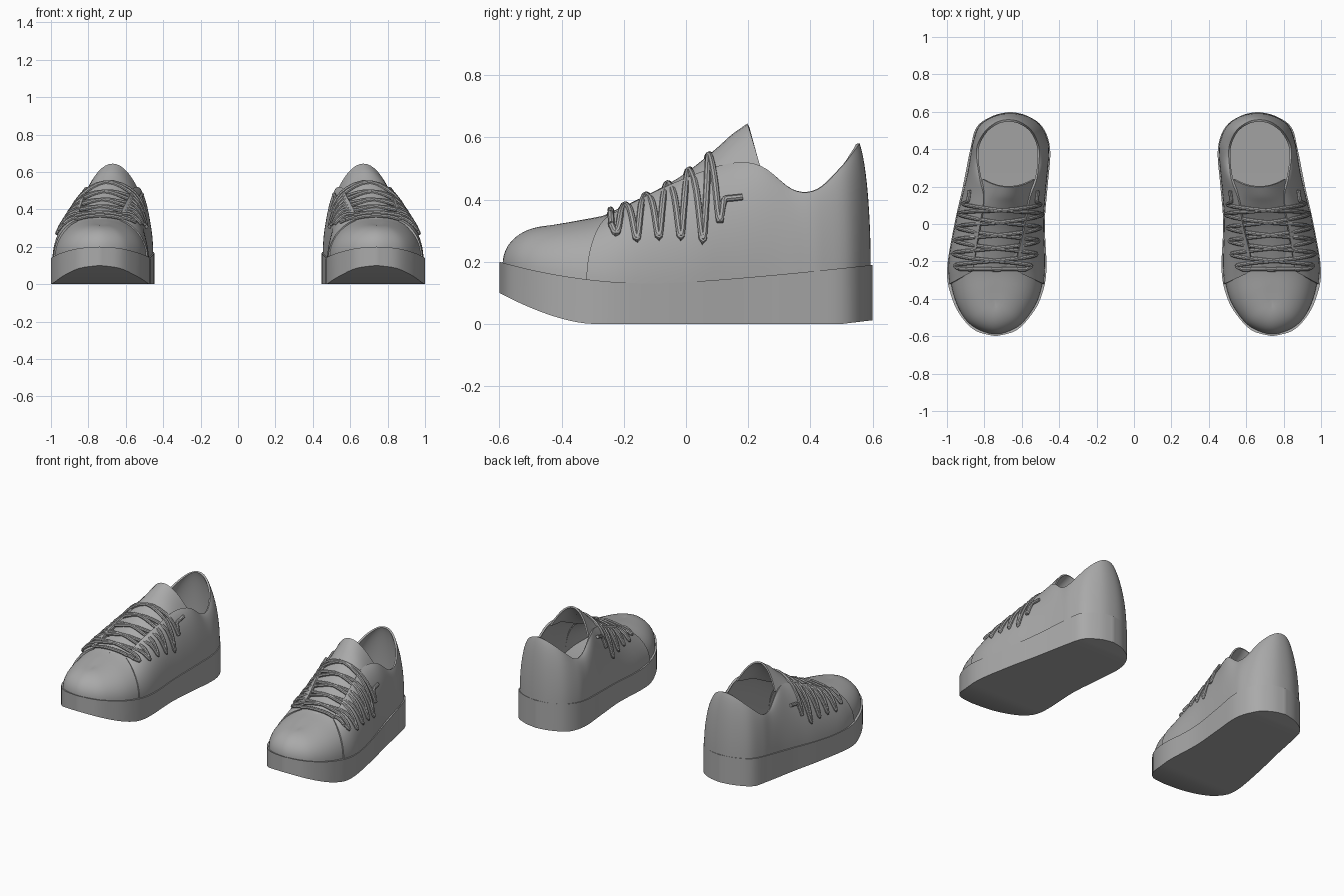
import bpy, bmesh, math
from mathutils import Vector
from mathutils.bvhtree import BVHTree

if "Cube" in bpy.data.objects:
    bpy.data.objects.remove(bpy.data.objects["Cube"])

grey = bpy.data.materials.new("mid_grey")
grey.diffuse_color = (0.4, 0.4, 0.4, 1)
grey.use_nodes = True
grey.node_tree.nodes["Principled BSDF"].inputs["Base Color"].default_value = grey.diffuse_color


def spline(pts, steps):
    """Smooth curve through the control points (any dimension)."""
    P = [Vector(p) for p in pts]
    out = []
    for i in range(len(P) - 1):
        a, b, c, d = P[max(i - 1, 0)], P[i], P[i + 1], P[min(i + 2, len(P) - 1)]
        for k in range(steps):
            t = k / steps
            out.append(0.5 * (2 * b + (c - a) * t + (2 * a - 5 * b + 4 * c - d) * t * t
                              + (3 * b - 3 * c + d - a) * t ** 3))
    return out + [P[-1]]


def grid(rows, wrap=False):
    """Vertices and quads of a grid of points; wrap closes each row."""
    n = len(rows[0])
    verts = [Vector(p) for r in rows for p in r]
    faces = []
    for i in range(len(rows) - 1):
        for j in range(n if wrap else n - 1):
            k = (j + 1) % n
            faces.append((i * n + j, i * n + k, (i + 1) * n + k, (i + 1) * n + j))
    return verts, faces


def make(name, verts, faces, thick=0.0, angle=40):
    """One part of the right shoe, mirrored to the left shoe."""
    me = bpy.data.meshes.new(name)
    bm = bmesh.new()
    vs = [bm.verts.new(v) for v in verts]
    for f in faces:
        bm.faces.new([vs[i] for i in f])
    bmesh.ops.remove_doubles(bm, verts=bm.verts, dist=0.0002)
    bmesh.ops.recalc_face_normals(bm, faces=bm.faces)
    bm.to_mesh(me)
    bm.free()
    ob = bpy.data.objects.new(name, me)
    bpy.context.collection.objects.link(ob)
    if thick:
        m = ob.modifiers.new("thickness", 'SOLIDIFY')
        m.thickness = thick
        m.offset = 0
    m = ob.modifiers.new("pair", 'MIRROR')
    m.use_mirror_merge = False
    deps = bpy.context.evaluated_depsgraph_get()
    ob.data = bpy.data.meshes.new_from_object(ob.evaluated_get(deps))
    ob.modifiers.clear()
    ob.data.name = name
    ob.data.materials.clear()
    ob.data.materials.append(grey)
    ob.data.shade_smooth()
    ob.data.set_sharp_from_angle(angle=math.radians(angle))
    return ob


def sole_top(y):
    if y < -0.1:
        return 0.13 + 0.28 * (y + 0.1) ** 2
    return 0.13 + 0.06 * ((y + 0.1) / 0.7) ** 1.3


def sole_bottom(y):
    if y < -0.3:
        return 0.1 * ((-0.3 - y) / 0.3) ** 1.6
    return 0.012 * max(0, (y - 0.5) / 0.1)


# Sole: outline as (y, inner x, outer x), toe tip to heel tip
outline = [(-0.6, 0.74, 0.74), (-0.572, 0.635, 0.845), (-0.5, 0.56, 0.92), (-0.4, 0.50, 0.972),
           (-0.25, 0.468, 1.0), (0, 0.477, 0.96), (0.2, 0.462, 0.915), (0.4, 0.448, 0.875),
           (0.52, 0.49, 0.84), (0.58, 0.575, 0.75), (0.6, 0.66, 0.66)]
right = spline([(o[2], o[0]) for o in outline], 5)
left = spline([(o[1], o[0]) for o in outline], 5)
ring = right + left[-2:0:-1]
n, tip = len(ring), len(right) - 1
top = [(p[0], p[1], sole_top(p[1])) for p in ring]
low = [(p[0], p[1], sole_bottom(p[1])) for p in ring]
verts, faces = grid([low, top], wrap=True)
for base in (0, n):
    for i in range(tip):
        quad = [i, i + 1, n - i - 1, (n - i) % n]
        quad = list(dict.fromkeys(quad))
        faces.append([base + q for q in quad])
make("sole", verts, faces)


def shell(rows, steps, A, power=1.0, count=14):
    """Bulged wall from the sole edge (bx, by) up to the top edge (tx, ty, tz)."""
    out = []
    for bx, by, tx, ty, tz in spline(rows, steps):
        bz = sole_top(by) - 0.01
        line = []
        for k in range(count + 1):
            a = A * k / count
            f = (1 - max(math.cos(a), 0) ** power) / (1 - max(math.cos(A), 0) ** power)
            g = (math.sin(a) / math.sin(A)) ** power
            line.append((bx + (tx - bx) * f, by + (ty - by) * f, bz + (tz - bz) * g))
        out.append(line)
    return grid(out)


# Toe cap: dome closing on the ridge line
side = [(-0.15, -0.12, 0.395), (-0.27, -0.24, 0.352), (-0.4, -0.33, 0.332),
        (-0.5, -0.39, 0.32), (-0.557, -0.41, 0.316)]
outer_x = (0.975, 0.982, 0.955, 0.905, 0.84)
inner_x = (0.487, 0.485, 0.515, 0.575, 0.64)
vamp_rows = [(x, b, 0.74, t, z) for x, (b, t, z) in zip(outer_x, side)]
vamp_rows.append((0.74, -0.587, 0.74, -0.42, 0.314))
vamp_rows += [(x, b, 0.74, t, z) for x, (b, t, z) in reversed(list(zip(inner_x, side)))]
vamp = shell(vamp_rows, 5, math.pi / 2, 0.9)
make("toe_cap", *vamp, thick=0.006)

# Quarters: one wall from the outer front edge around the heel to the inner front edge
quarter = shell([
    (0.98, -0.32, 0.86, -0.25, 0.34), (0.985, -0.2, 0.845, -0.15, 0.395),
    (0.95, 0, 0.82, 0, 0.465), (0.915, 0.14, 0.80, 0.14, 0.512),
    (0.885, 0.27, 0.82, 0.24, 0.505), (0.868, 0.37, 0.835, 0.34, 0.43),
    (0.855, 0.44, 0.832, 0.42, 0.43), (0.82, 0.525, 0.79, 0.495, 0.50),
    (0.74, 0.575, 0.73, 0.54, 0.56), (0.66, 0.588, 0.67, 0.552, 0.58),
    (0.58, 0.575, 0.61, 0.54, 0.56), (0.505, 0.525, 0.55, 0.495, 0.50),
    (0.465, 0.44, 0.515, 0.42, 0.43), (0.46, 0.37, 0.512, 0.34, 0.43),
    (0.468, 0.27, 0.525, 0.24, 0.505), (0.48, 0.14, 0.56, 0.14, 0.512),
    (0.488, 0, 0.585, 0, 0.465), (0.482, -0.2, 0.62, -0.15, 0.395),
    (0.488, -0.32, 0.63, -0.25, 0.34)], 5, 1.25)
make("quarters", *quarter, thick=0.012)

# Tongue: arched strip as (centre x, y, ridge z, half width, edge drop)
tongue_rows = []
for cx, y, z, w, drop in spline([(0.74, -0.26, 0.345, 0.10, 0.03), (0.725, -0.1, 0.422, 0.12, 0.045),
                                 (0.71, 0, 0.48, 0.135, 0.06), (0.69, 0.1, 0.56, 0.135, 0.09),
                                 (0.68, 0.15, 0.605, 0.135, 0.12), (0.67, 0.2, 0.64, 0.135, 0.14)], 4):
    back = 0.04 * max(0, (y - 0.1) / 0.1)
    tongue_rows.append([(cx + w * t, y + back * t * t, z - drop * t * t)
                        for t in [k / 7 - 1 for k in range(15)]])
tongue = grid(tongue_rows)
make("tongue", *tongue, thick=0.01)

# Laces: two zigzags laid on the upper
trees = [BVHTree.FromPolygons(v, f) for v, f in (vamp, quarter, tongue)]


def drape(x, y):
    hits = [t.ray_cast(Vector((x, y, 1)), Vector((0, 0, -1))) for t in trees]
    loc, nor = max((h[:2] for h in hits if h[0]), key=lambda h: h[0].z)
    return loc + nor * (0.013 if nor.z > 0 else -0.013)


def tube(path, r, sides=8):
    rows = []
    for i, p in enumerate(path):
        d = (path[min(i + 1, len(path) - 1)] - path[max(i - 1, 0)]).normalized()
        u = d.cross(Vector((0, 0, 1))).normalized()
        v = u.cross(d)
        rows.append([p + r * (u * math.cos(a) + v * math.sin(a))
                     for a in [2 * math.pi * k / sides for k in range(sides)]])
    verts, faces = grid(rows, wrap=True)
    faces += [tuple(range(sides)), tuple(range(len(verts) - sides, len(verts)))]
    return verts, faces


levels = [-0.225, -0.16, -0.09, -0.02, 0.05, 0.11]
for name, sign in (("lace_a", 1), ("lace_b", -1)):
    keys = []
    for i, y in enumerate(levels):
        s = sign * (-1) ** i
        keys += [(s * 0.96, y - 0.012), (s * 0.96, y + 0.014)]
    keys.append((keys[-1][0], 0.18))
    path = []
    for t, y in spline(keys, 10):
        path.append(drape(0.721 - 0.14 * y + 0.178 * t, y))
    for _ in range(2):
        path = path[:1] + [(a + 2 * b + c) / 4 for a, b, c in zip(path, path[1:], path[2:])] + path[-1:]
    make(name, *tube(path, 0.0105))

# Bottom lace bar
bar = [drape(0.752 + 0.17 * (k / 10 - 1), -0.237) for k in range(21)]
make("lace_bar", *tube(bar, 0.0105))
